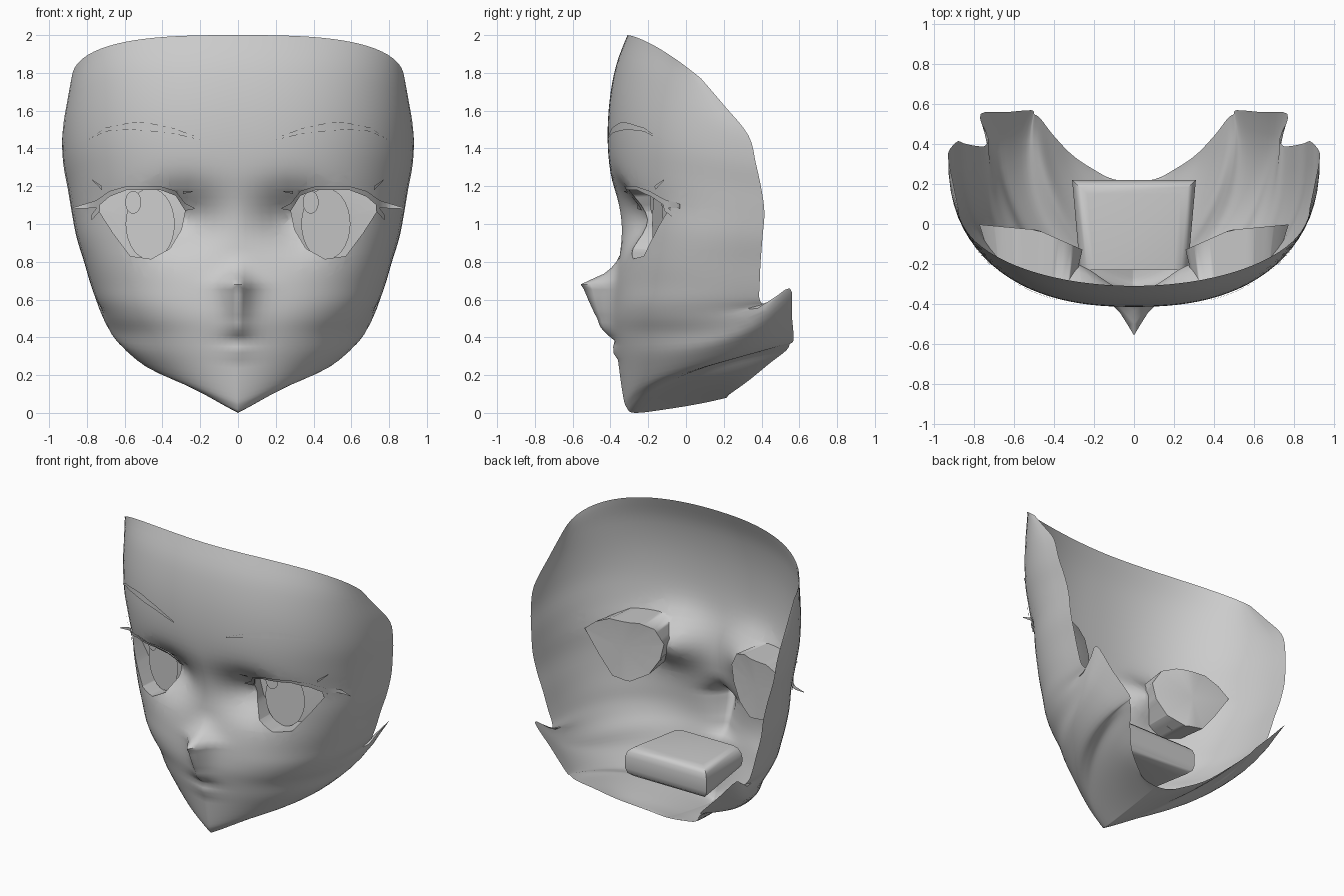
import bpy, bmesh, math
from mathutils import Vector
from mathutils.bvhtree import BVHTree

if "Cube" in bpy.data.objects:
    bpy.data.objects.remove(bpy.data.objects["Cube"])


def finish(bm, name, mirror=True, angle=45):
    me = bpy.data.meshes.new(name)
    bm.to_mesh(me)
    bm.free()
    ob = bpy.data.objects.new(name, me)
    bpy.context.collection.objects.link(ob)
    if mirror:
        mod = ob.modifiers.new("mirror", 'MIRROR')
        mod.merge_threshold = 0.0005
    bpy.ops.object.select_all(action='DESELECT')
    ob.select_set(True)
    bpy.context.view_layer.objects.active = ob
    bpy.ops.object.shade_smooth_by_angle(angle=math.radians(angle))
    return ob


def lerp_table(table, v):
    for (a, p), (b, q) in zip(table, table[1:]):
        if a <= v <= b:
            return p + (q - p) * (v - a) / (b - a)
    return table[0][1] if v < table[0][0] else table[-1][1]


def catmull(p, q, r, s, t):
    return 0.5 * (2 * q + (r - p) * t + (2 * p - 5 * q + 4 * r - s) * t * t
                  + (3 * q - p - 3 * r + s) * t ** 3)


# Face cross-sections: centre y z, rear edge x y z, roundness
upper = [(-.31, 2.0, .88, .08, 1.77, 2.0), (-.37, 1.84, .905, .2, 1.63, 2.2),
         (-.405, 1.65, .93, .33, 1.47, 2.35), (-.415, 1.45, .925, .37, 1.32, 2.4),
         (-.40, 1.27, .90, .40, 1.18, 2.45), (-.36, 1.1, .88, .415, 1.06, 2.5),
         (-.345, .95, .855, .405, .93, 2.6), (-.355, .80, .815, .395, .80, 2.6),
         (-.37, .68, .78, .39, .68, 2.5), (-.38, .58, .75, .39, .60, 2.45)]
# Jaw and underside: centre y z, corner x y z, rear edge x y z, roundness, rear lift power
lower = [(-.385, .5, .72, -.37, .5, .73, .43, .58, 2.4, 3),
         (-.375, .41, .695, -.35, .42, .77, .55, .66, 2.35, 5),
         (-.36, .28, .67, -.31, .32, .64, .56, .52, 2.25, 3),
         (-.335, .1, .62, -.25, .25, .515, .57, .39, 2.05, 2),
         (-.315, .03, .56, -.22, .25, .5, .55, .365, 1.9, 1.5),
         (-.27, 0, .5, -.15, .26, .47, .53, .33, 1.9, 1),
         (-.1, .02, .42, .03, .2, .4, .44, .26, 2, 1),
         (.08, .05, .28, .18, .13, .29, .33, .17, 2, 1),
         (.215, .08, .06, .215, .08, .12, .225, .095, 2, 1)]
rows = [(y, z, ex, y, z, ex, ey, ez, n, 1.4) for y, z, ex, ey, ez, n in upper] + lower

# Nose and lips: forward push by height
nose = [(.30, 0), (.33, .035), (.37, 0), (.39, .01), (.42, .05), (.46, .075), (.5, .085),
        (.6, .14), (.65, .165), (.685, .192), (.72, .10), (.75, .05), (.82, 0)]

COLS, SUB = 24, 4
params = []
for i in range(len(rows) - 1):
    quad = [rows[max(0, min(len(rows) - 1, i + k))] for k in (-1, 0, 1, 2)]
    for s in range(SUB):
        params.append([catmull(*c, s / SUB) for c in zip(*quad)])
params.append(rows[-1])

bm = bmesh.new()
grid = []
for cy, cz, kx, ky, kz, ex, ey, ez, n, lift in params:
    c, k, e = Vector((0, cy, cz)), Vector((kx, ky, kz)), Vector((ex, ey, ez))
    line = []
    for j in range(COLS + 1):
        t = (j / COLS) ** 1.4 * math.pi / 2
        a = math.sin(t) ** (2 / n)
        b = 1 - max(0, math.cos(t)) ** (2 / n)
        late = max(b, 0) ** lift
        p = c + (k - c) * a + Vector(((ex - kx) * late, (ey - ky) * b, (ez - kz) * late))
        if p.y < -.15:
            p.y -= lerp_table(nose, p.z) * math.exp(-(p.x / .075) ** 1.3)
        if p.y < .1:
            p.y += .13 * math.exp(-((p.x - .29) / .17) ** 2 - ((p.z - 1.03) / .15) ** 2)
        line.append(bm.verts.new(p))
    grid.append(line)
for r, q in zip(grid, grid[1:]):
    for j in range(COLS):
        bm.faces.new((r[j], q[j], q[j + 1], r[j + 1]))
bm.normal_update()
tree = BVHTree.FromBMesh(bm)


def on_face(x, z, off=0.0, limit=9.0):
    hit = tree.ray_cast(Vector((abs(x), -2, z)), Vector((0, 1, 0)))[0]
    y = min(hit.y if hit else limit, limit)
    return Vector((x, y + off, z))


# Eye opening cut along a convex outline
eye = [(.28, 1.07), (.33, 1.16), (.41, 1.19), (.59, 1.19), (.68, 1.15), (.75, 1.09),
       (.66, .95), (.57, .83), (.46, .815), (.36, .87), (.30, .97)]
sides = []
for (x0, z0), (x1, z1) in zip(eye, eye[1:] + eye[:1]):
    sides.append((Vector((x0, 0, z0)), Vector((-(z1 - z0), 0, x1 - x0)).normalized()))
for co, no in sides:
    fs = [f for f in bm.faces if .2 < f.calc_center_median().x < .85
          and .74 < f.calc_center_median().z < 1.27 and f.calc_center_median().y < .15]
    geom = fs + list({e for f in fs for e in f.edges}) + list({v for f in fs for v in f.verts})
    bmesh.ops.bisect_plane(bm, geom=geom, dist=1e-5, plane_co=co, plane_no=no)
inside = [f for f in bm.faces if f.calc_center_median().y < .15
          and all((f.calc_center_median() - co).dot(no) < 0 for co, no in sides)]
bmesh.ops.delete(bm, geom=inside, context='FACES')


# Eye socket walls and back
def mid(e):
    return (e.verts[0].co + e.verts[1].co) / 2


rim = [e for e in bm.edges if e.is_boundary and .25 < mid(e).x < .8
       and .78 < mid(e).z < 1.22 and mid(e).y < .12]
back = [(.21, -.15), (.48, -.03), (.8, .0)]
ext = bmesh.ops.extrude_edge_only(bm, edges=rim)['geom']
for v in [g for g in ext if isinstance(g, bmesh.types.BMVert)]:
    v.co.x = .5 + (v.co.x - .5) * 1.1
    v.co.z = 1.04 + (v.co.z - 1.04) * 1.08
    v.co.y = max(v.co.y + .015, lerp_table(back, v.co.x))
ring = [g for g in ext if isinstance(g, bmesh.types.BMEdge) and g.is_boundary]
ext = bmesh.ops.extrude_edge_only(bm, edges=ring)['geom']
tip = [g for g in ext if isinstance(g, bmesh.types.BMVert)]
bmesh.ops.pointmerge(bm, verts=tip, merge_co=Vector((.51, -.035, 1.02)))
finish(bm, "face_shell", angle=60)


# Irises and highlights: slanted discs inside the eye opening
def disc(name, cx, cz, rx, rz, off, mirror):
    b = bmesh.new()
    vs = []
    for i in range(28):
        t = 2 * math.pi * i / 28
        x, z = cx + rx * math.cos(t), cz + rz * math.sin(t)
        vs.append(b.verts.new((x, -.18 + .22 * (abs(x) - .33) + off, z)))
    b.faces.new(vs)
    finish(b, name, mirror)


disc("iris", .465, 1.0, .13, .19, 0, True)
for label, hx in (("left", -.555), ("right", .385)):
    disc("eye_highlight_" + label, hx, 1.115, .042, .06, -.012, False)


# Brows and lashes: strips of (x, top z, bottom z) laid over the face
def strip(name, pts, off, limit=9.0):
    b = bmesh.new()
    prev = None
    for i in range(len(pts) - 1):
        for s in range(4 if i < len(pts) - 2 else 5):
            x, zt, zb = [u + (w - u) * s / 4 for u, w in zip(pts[i], pts[i + 1])]
            pair = [b.verts.new(on_face(x, z, off, limit)) for z in (zt, zb)]
            if prev:
                b.faces.new((prev[0], prev[1], pair[1], pair[0]))
            prev = pair
    finish(b, name)


strip("eyebrow", [(.2, 1.455, 1.445), (.35, 1.51, 1.48), (.5, 1.54, 1.495),
                  (.58, 1.535, 1.5), (.7, 1.51, 1.49), (.79, 1.45, 1.445)], -.008)
strip("upper_lash", [(.23, 1.085, 1.08), (.28, 1.11, 1.07), (.33, 1.175, 1.15),
                     (.41, 1.2, 1.18), (.59, 1.2, 1.18), (.68, 1.175, 1.145),
                     (.75, 1.125, 1.085), (.88, 1.085, 1.08)], -.012, -.02)
strip("outer_lash_spike", [(.72, 1.2, 1.18), (.77, 1.235, 1.23)], -.02)
strip("lower_wing_lash", [(.73, 1.11, 1.07), (.775, 1.05, 1.02)], -.012, -.02)
strip("inner_lash_spike", [(.24, 1.175, 1.17), (.29, 1.175, 1.16)], -.012)

# Mouth cavity behind the lips, open at the front
bm = bmesh.new()
bmesh.ops.create_cube(bm, size=1)
for v in bm.verts:
    f = v.co.y < 0
    v.co = Vector((v.co.x * (.54 if f else .62), -.23 if f else .22, .38 + v.co.z * (.16 if f else .22)))
bmesh.ops.delete(bm, geom=[f for f in bm.faces if f.calc_center_median().y < -.2], context='FACES')
flat = [e for e in bm.edges if not e.is_boundary
        and abs(e.verts[0].co.z - e.verts[1].co.z) < .08]
bmesh.ops.bevel(bm, geom=flat, offset=.07, segments=3, profile=.5, affect='EDGES')
finish(bm, "mouth_cavity", mirror=False, angle=60)
